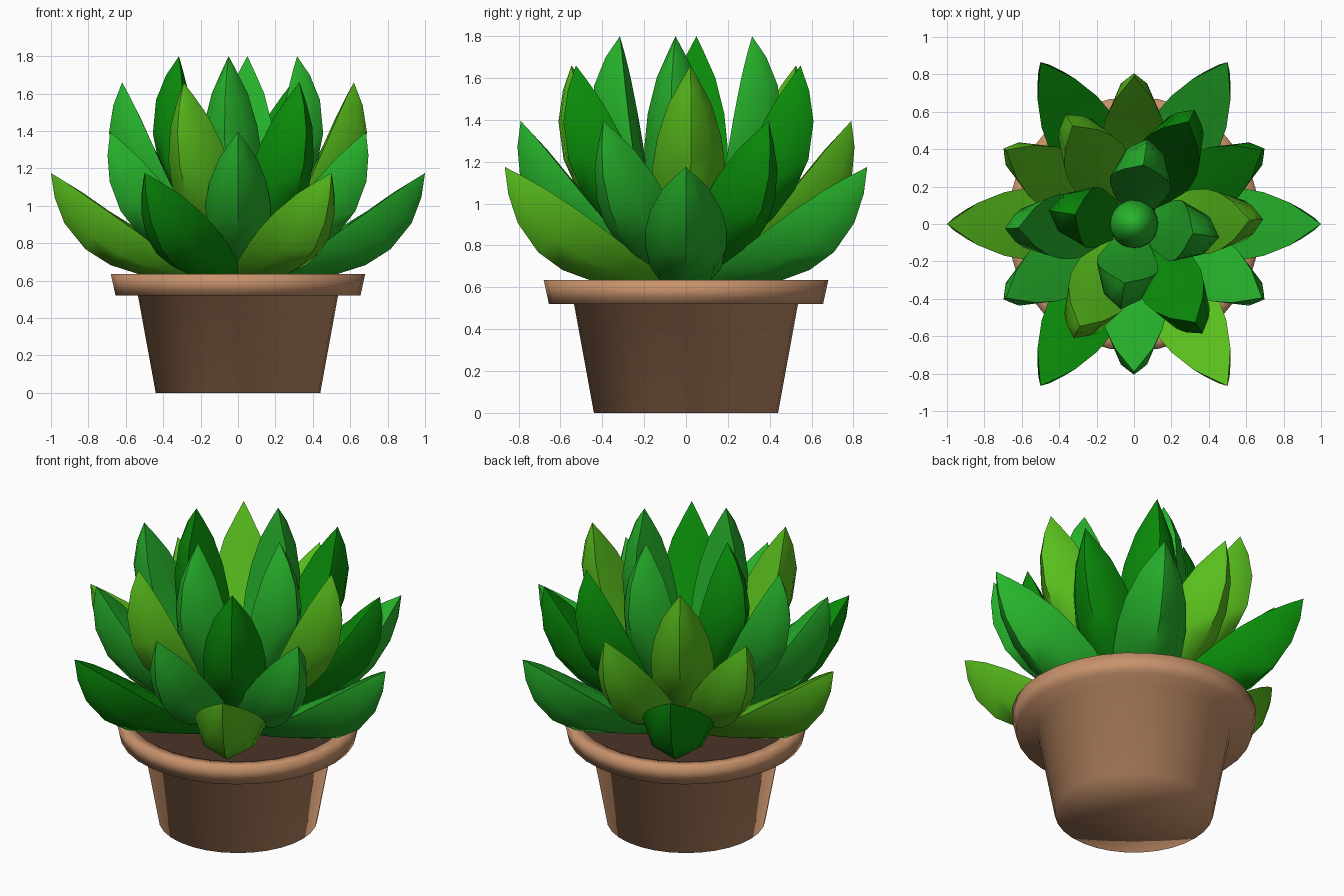
import bpy, bmesh
from math import sin, cos, pi, radians, hypot
from mathutils import Vector

if "Cube" in bpy.data.objects:
    bpy.data.objects.remove(bpy.data.objects["Cube"])


def material(name, rgb):
    m = bpy.data.materials.new(name)
    m.diffuse_color = (*rgb, 1)
    m.use_nodes = True
    m.node_tree.nodes["Principled BSDF"].inputs["Base Color"].default_value = m.diffuse_color
    return m


GREENS = {
    "A": material("mid_green", (0.02, 0.46, 0.025)),
    "B": material("dark_green", (0.003, 0.27, 0.003)),
    "C": material("lime_green", (0.10, 0.52, 0.012)),
}
CLAY = material("clay", (0.58, 0.29, 0.15))
SOIL = material("soil", (0.07, 0.035, 0.02))


def finish(bm, name, mat, angle=40):
    bmesh.ops.recalc_face_normals(bm, faces=bm.faces)
    me = bpy.data.meshes.new(name)
    bm.to_mesh(me)
    bm.free()
    ob = bpy.data.objects.new(name, me)
    bpy.context.collection.objects.link(ob)
    me.materials.append(mat)
    bpy.ops.object.select_all(action="DESELECT")
    ob.select_set(True)
    bpy.context.view_layer.objects.active = ob
    bpy.ops.object.shade_smooth_by_angle(angle=radians(angle))
    return ob


def lathe(name, profile, mat, sides=32):
    """Revolve (radius, z) points; ends on the axis are merged."""
    bm = bmesh.new()
    vs = [bm.verts.new((r, 0, z)) for r, z in profile]
    es = [bm.edges.new(p) for p in zip(vs, vs[1:])]
    bmesh.ops.spin(bm, geom=vs + es, axis=(0, 0, 1), cent=(0, 0, 0),
                   angle=2 * pi, steps=sides)
    bmesh.ops.remove_doubles(bm, verts=bm.verts, dist=1e-4)
    return finish(bm, name, mat, 180)


# Leaf stations: position along chord, outer bulge, edge offset, inner offset, half width
STATIONS = [
    (0.00, 0.05, 0.00, -0.02, 0.12),
    (0.18, 0.135, 0.03, 0.00, 0.17),
    (0.34, 0.21, 0.03, 0.01, 0.192),
    (0.50, 0.252, 0.025, 0.01, 0.194),
    (0.65, 0.25, 0.015, 0.01, 0.17),
    (0.81, 0.19, 0.005, 0.00, 0.115),
    (0.92, 0.10, 0.00, 0.00, 0.05),
]


def leaf(name, base, tip, azimuth, width, bulge, mat):
    length = hypot(tip[0] - base[0], tip[1] - base[1])
    dr, dz = (tip[0] - base[0]) / length, (tip[1] - base[1]) / length
    radial = Vector((cos(azimuth), sin(azimuth), 0))
    side = Vector((-sin(azimuth), cos(azimuth), 0))
    up = Vector((0, 0, 1))
    along, out = radial * dr + up * dz, radial * dz - up * dr
    origin = radial * base[0] + up * base[1]
    bm = bmesh.new()
    rings = []
    for t, o, e, i, w in STATIONS:
        mid = e + 0.68 * (o - e)
        section = [(1, e), (0.5, (e + i) / 2), (0, i), (-0.5, (e + i) / 2),
                   (-1, e), (-0.68, mid), (0, o), (0.68, mid)]
        rings.append([bm.verts.new(origin + along * t * length + side * s * w * width
                                   + out * p * bulge) for s, p in section])
    for a, b in zip(rings, rings[1:]):
        for k in range(8):
            bm.faces.new((a[k], a[(k + 1) % 8], b[(k + 1) % 8], b[k]))
    point = bm.verts.new(origin + along * length)
    for k in range(8):
        bm.faces.new((rings[-1][k], rings[-1][(k + 1) % 8], point))
    bm.faces.new(rings[0])
    finish(bm, name, mat, 60)


# Pot with overhanging rim and hollow top
lathe("pot", [(0, 0), (0.44, 0), (0.535, 0.52), (0.655, 0.52), (0.68, 0.635),
              (0.60, 0.635), (0.58, 0.54), (0, 0.54)], CLAY)
# Soil disc
lathe("soil", [(0.583, 0.555), (0, 0.565)], SOIL)

# Leaf rings: base (r, z), tip (r, z), start angle, width, bulge, colours
RINGS = [
    ("outer_leaf", (0.10, 0.62), (1.00, 1.175), 0, 1.00, 1.00, "AABCBC"),
    ("lower_leaf", (0.10, 0.65), (0.79, 1.395), 30, 0.90, 0.96, "BCCAAA"),
    ("upper_leaf", (0.12, 0.70), (0.62, 1.66), 2, 0.90, 0.98, "CBCACB"),
    ("inner_leaf", (0.10, 0.75), (0.32, 1.80), -9, 0.85, 0.89, "AABA"),
]
for name, base, tip, start, width, bulge, colours in RINGS:
    for k, c in enumerate(colours):
        leaf(f"{name}_{k + 1}", base, tip, radians(start + 360 * k / len(colours)),
             width, bulge, GREENS[c])

# Central bud
bm = bmesh.new()
bmesh.ops.create_uvsphere(bm, u_segments=24, v_segments=12, radius=0.13)
bmesh.ops.scale(bm, vec=(1, 1, 2), verts=bm.verts)
bmesh.ops.translate(bm, vec=(0, 0, 0.85), verts=bm.verts)
finish(bm, "centre_bud", GREENS["A"])
